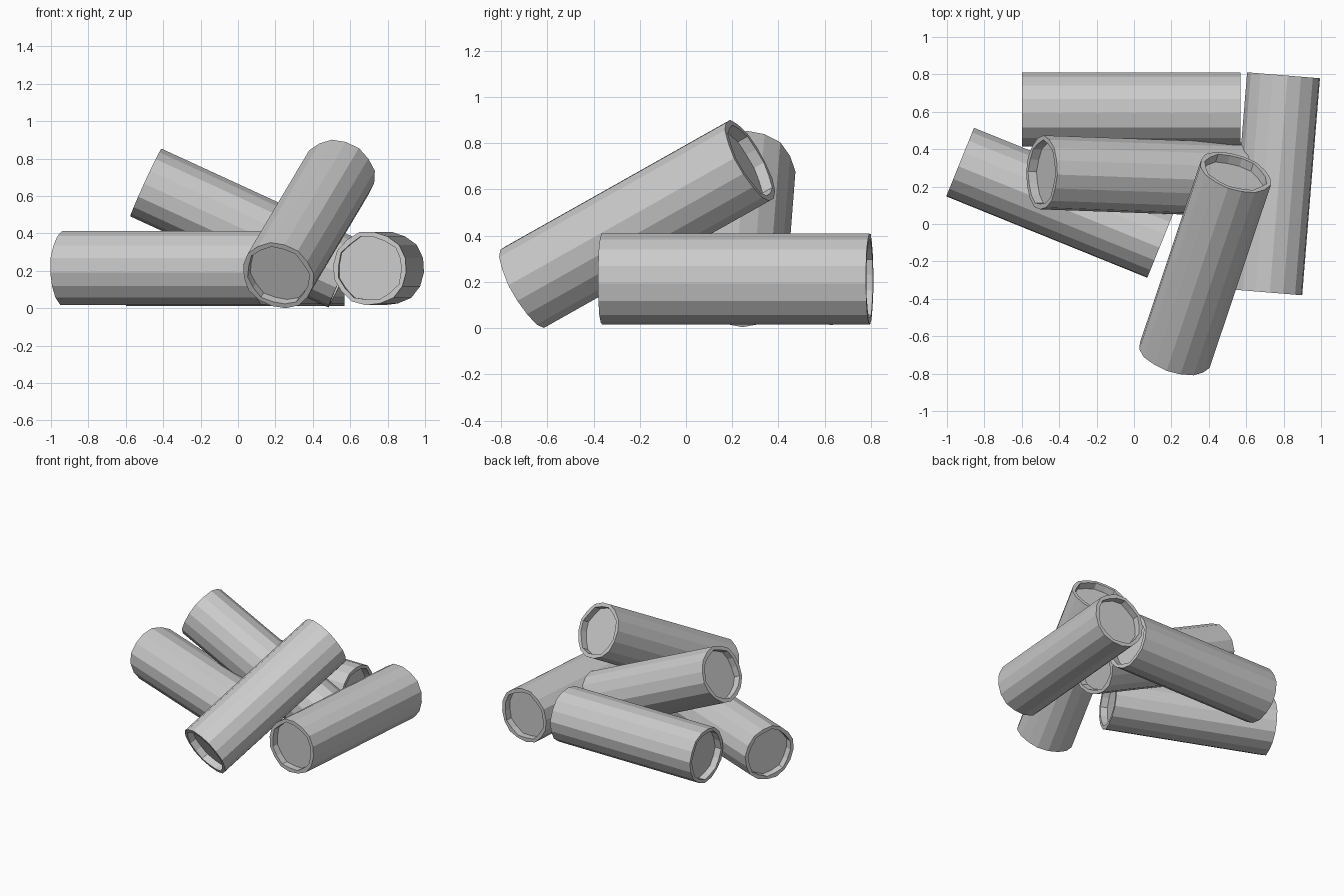
import bpy, bmesh
from math import cos, sin, tau
from mathutils import Vector, Matrix

if "Cube" in bpy.data.objects:
    bpy.data.objects.remove(bpy.data.objects["Cube"])

# Uneven log cross-section: outer bark and jagged inner edge
SIDES = 16
OUTER = [.200, .196, .202, .197, .195, .201, .198, .196,
         .199, .202, .195, .198, .201, .196, .200, .197]
INNER = [.176, .167, .178, .170, .166, .177, .172, .168,
         .177, .169, .174, .167, .178, .170, .175, .168]
RECESS = 0.05


def make_log(name, start, end, roll):
    start, end = Vector(start), Vector(end)
    axis = end - start
    length = axis.length
    bm = bmesh.new()

    def ring(radii, z):
        return [bm.verts.new((r * cos(tau * i / SIDES), r * sin(tau * i / SIDES), z))
                for i, r in enumerate(radii)]

    # recessed floor, rim, bark, rim, recessed floor
    rings = [ring(INNER, RECESS), ring(INNER, 0), ring(OUTER, 0),
             ring(OUTER, length), ring(INNER, length), ring(INNER, length - RECESS)]
    for a, b in zip(rings, rings[1:]):
        for i in range(SIDES):
            j = (i + 1) % SIDES
            bm.faces.new((a[i], a[j], b[j], b[i]))
    bm.faces.new(rings[0][::-1])
    bm.faces.new(rings[-1])
    bmesh.ops.recalc_face_normals(bm, faces=bm.faces)
    mesh = bpy.data.meshes.new(name)
    bm.to_mesh(mesh)
    bm.free()
    obj = bpy.data.objects.new(name, mesh)
    bpy.context.collection.objects.link(obj)
    turn = axis.to_track_quat('Z', 'Y').to_matrix().to_4x4()
    obj.matrix_world = Matrix.Translation(start) @ turn @ Matrix.Rotation(roll, 4, 'Z')


# Three logs on the ground
make_log("back_log", (-.60, .612, .213), (.57, .612, .213), 0.1)
make_log("left_log", (-.93, .33, .213), (.145, -.105, .213), 0.9)
make_log("right_log", (.705, -.365, .213), (.80, .795, .213), 0.5)
# Two logs leaning on the pile
make_log("leaning_log", (-.493, .273, .672), (.566, .235, .185), 1.6)
make_log("top_log", (.215, -.70, .175), (.542, .277, .725), 2.3)
